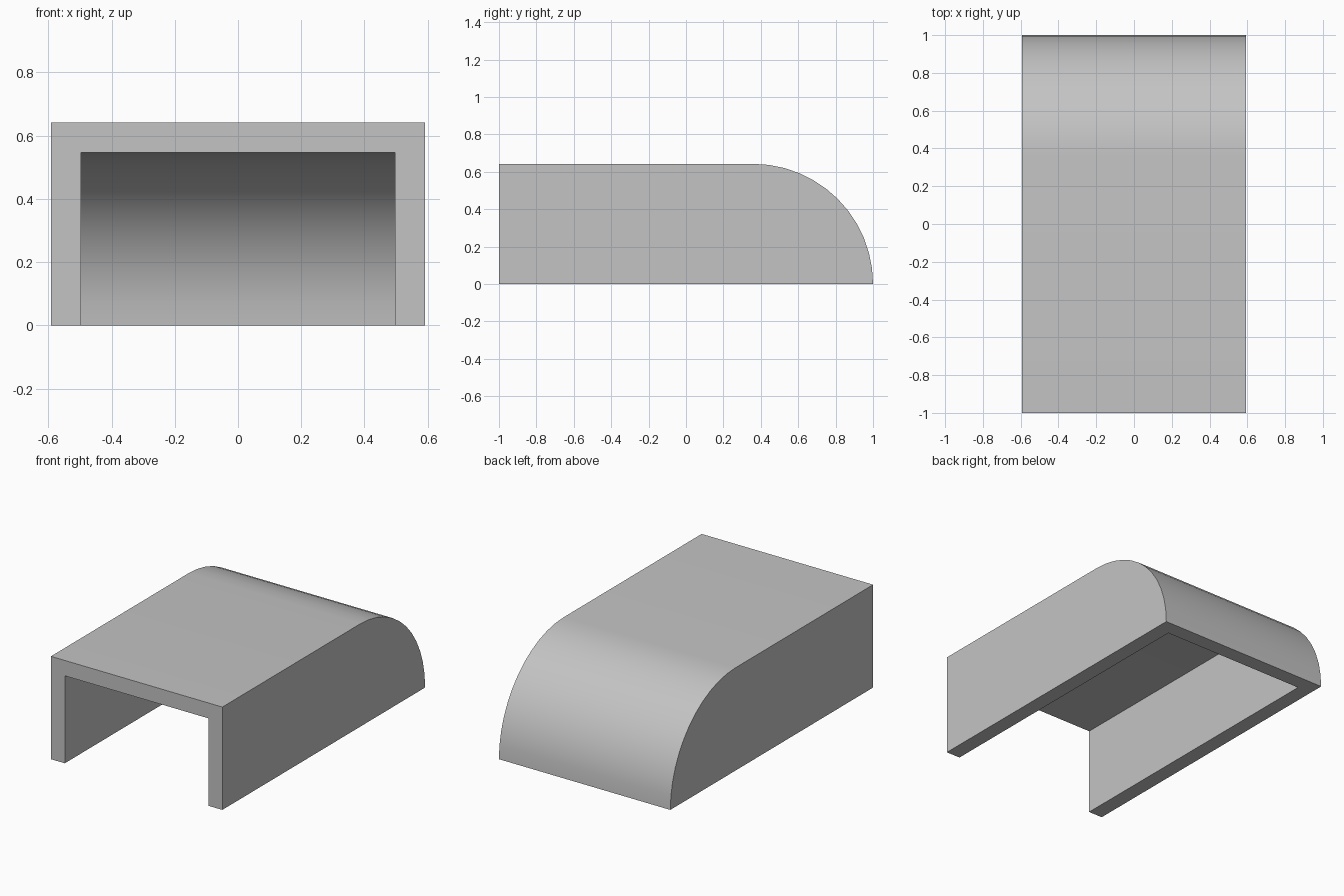
import bpy
import bmesh
from math import sin, cos, pi, radians

cube = bpy.data.objects.get("Cube")
if cube:
    bpy.data.objects.remove(cube, do_unlink=True)

HALF_WIDTH, HEIGHT, WALL = 0.592, 0.642, 0.096
FRONT, BACK = -1.0, 1.0
ARC_Y = BACK - HEIGHT  # centre of the rounded back end
STEPS = 12

grey = bpy.data.materials.new("plain grey")
grey.use_nodes = True
colour = (0.55, 0.55, 0.55, 1)
grey.diffuse_color = colour
grey.node_tree.nodes["Principled BSDF"].inputs["Base Color"].default_value = colour


def side_profile(radius):
    """Flat roof followed by a quarter circle down to the ground."""
    arc = [(ARC_Y + radius * sin(pi / 2 * i / STEPS),
            radius * cos(pi / 2 * i / STEPS)) for i in range(STEPS + 1)]
    return [(FRONT, 0), (FRONT, radius)] + arc


bm = bmesh.new()


def skin(half_width, radius):
    """Two flat sides joined by the roof and rounded back; open in front and below."""
    right, left = [[bm.verts.new((x, y, z)) for y, z in side_profile(radius)]
                   for x in (-half_width, half_width)]
    bm.faces.new(right)
    bm.faces.new(left)
    for i in range(1, len(right) - 1):
        bm.faces.new((right[i], right[i + 1], left[i + 1], left[i]))
    return right, left


# Outer and inner skins
outer_r, outer_l = skin(HALF_WIDTH, HEIGHT)
inner_r, inner_l = skin(HALF_WIDTH - WALL, HEIGHT - WALL)

# Rims round the front opening and the underside, three strips each
for second in (1, -1):
    outer = [outer_r[0], outer_r[second], outer_l[second], outer_l[0]]
    inner = [inner_r[0], inner_r[second], inner_l[second], inner_l[0]]
    for i in range(3):
        bm.faces.new((outer[i], outer[i + 1], inner[i + 1], inner[i]))

bmesh.ops.recalc_face_normals(bm, faces=bm.faces)
mesh = bpy.data.meshes.new("rounded_cover")
bm.to_mesh(mesh)
bm.free()
mesh.materials.append(grey)

cover = bpy.data.objects.new("rounded_cover", mesh)
bpy.context.collection.objects.link(cover)
bpy.ops.object.select_all(action='DESELECT')
cover.select_set(True)
bpy.context.view_layer.objects.active = cover
bpy.ops.object.shade_smooth_by_angle(angle=radians(30))
